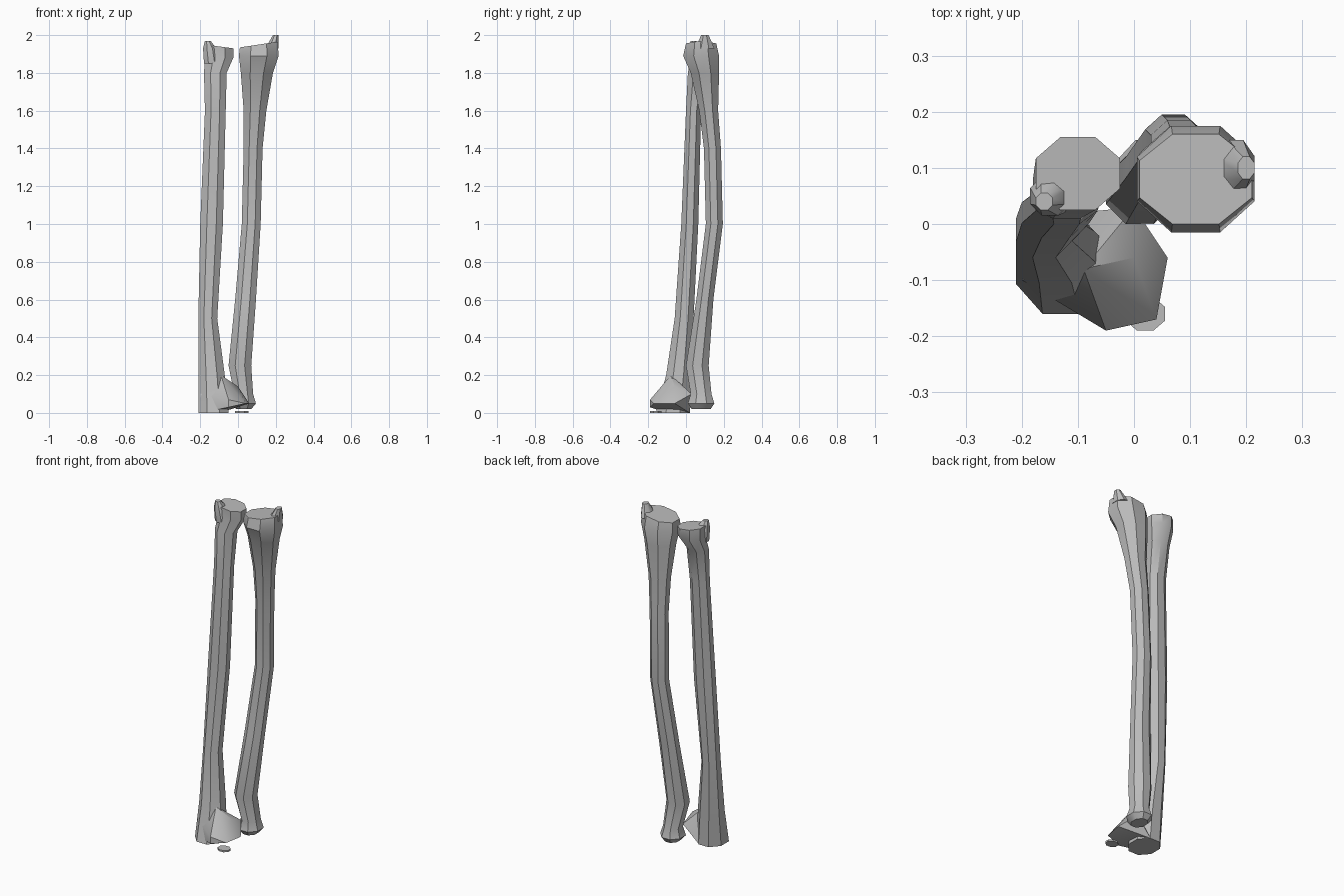
import bpy
import bmesh
import math

cube = bpy.data.objects.get("Cube")
if cube:
    bpy.data.objects.remove(cube, do_unlink=True)

# One plain material for every part
bone = bpy.data.materials.new("bone_grey")
bone.use_nodes = True
colour = (0.5, 0.5, 0.5, 1)
bone.diffuse_color = colour
bone.node_tree.nodes["Principled BSDF"].inputs["Base Color"].default_value = colour


def finish(bm, name):
    """Turn a bmesh into a named object that keeps its sharp edges."""
    bmesh.ops.recalc_face_normals(bm, faces=bm.faces)
    mesh = bpy.data.meshes.new(name)
    bm.to_mesh(mesh)
    bm.free()
    mesh.materials.append(bone)
    obj = bpy.data.objects.new(name, mesh)
    bpy.context.collection.objects.link(obj)
    bpy.ops.object.select_all(action="DESELECT")
    obj.select_set(True)
    bpy.context.view_layer.objects.active = obj
    bpy.ops.object.shade_smooth_by_angle(angle=math.radians(35))


def ring(z, x, y, wide, deep, tilt=0, sides=8):
    """Corners of a flat-sided oval, tilted upward towards +x."""
    half_step = math.pi / sides
    reach = 0.5 / math.cos(half_step)
    corners = []
    for i in range(sides):
        angle = half_step * (2 * i + 1)
        across = reach * math.cos(angle)
        along = reach * math.sin(angle)
        corners.append((x + wide * across, y + deep * along, z + tilt * across))
    return corners


def loft(name, rings):
    """Skin a stack of rings and close both ends."""
    bm = bmesh.new()
    loops = [[bm.verts.new(corner) for corner in corners] for corners in rings]
    for low, high in zip(loops, loops[1:]):
        for i in range(len(low)):
            bm.faces.new((low[i - 1], low[i], high[i], high[i - 1]))
    bm.faces.new(loops[0])
    bm.faces.new(loops[-1])
    finish(bm, name)


def hull(name, points):
    """Faceted lump wrapped around a few corner points."""
    bm = bmesh.new()
    for point in points:
        bm.verts.new(point)
    bmesh.ops.convex_hull(bm, input=bm.verts)
    finish(bm, name)


# Straight bone: broad at the foot, small head on top
loft("straight_bone", [
    ring(z=0, x=-0.13, y=-0.07, wide=0.16, deep=0.18),
    ring(z=0.2, x=-0.14, y=-0.04, wide=0.14, deep=0.13),
    ring(z=0.5, x=-0.16, y=-0.01, wide=0.1, deep=0.1),
    ring(z=1, x=-0.14, y=0.02, wide=0.12, deep=0.09),
    ring(z=1.6, x=-0.12, y=0.04, wide=0.11, deep=0.08),
    ring(z=1.8, x=-0.12, y=0.06, wide=0.12, deep=0.1),
    ring(z=1.88, x=-0.1, y=0.09, wide=0.15, deep=0.13),
    ring(z=1.94, x=-0.1, y=0.09, wide=0.15, deep=0.13, tilt=-0.02),
])
loft("straight_bone_point", [
    ring(z=1.85, x=-0.14, y=0.05, wide=0.08, deep=0.06),
    ring(z=1.93, x=-0.15, y=0.05, wide=0.07, deep=0.07),
    ring(z=1.97, x=-0.16, y=0.04, wide=0.03, deep=0.03),
])

# Wedge that juts forward and inward at the foot
hull("foot_process", [
    (-0.2, -0.1, 0),
    (-0.2, -0.1, 0.1),
    (-0.05, -0.19, 0.03),
    (-0.05, -0.19, 0.07),
    (0.04, -0.17, 0.05),
    (0.06, -0.06, 0.05),
    (0, 0.03, 0.1),
    (0, -0.06, 0.14),
    (-0.09, -0.08, 0.2),
    (-0.1, 0.02, 0),
])

# Curved bone: small round head below, broad sloping end on top
loft("curved_bone", [
    ring(z=0.02, x=0.03, y=0.08, wide=0.08, deep=0.1),
    ring(z=0.05, x=0.03, y=0.08, wide=0.13, deep=0.14),
    ring(z=0.1, x=0.03, y=0.08, wide=0.1, deep=0.11),
    ring(z=0.25, x=0.01, y=0.06, wide=0.12, deep=0.12),
    ring(z=0.6, x=0.04, y=0.1, wide=0.11, deep=0.09),
    ring(z=1, x=0.07, y=0.15, wide=0.1, deep=0.09),
    ring(z=1.4, x=0.08, y=0.14, wide=0.1, deep=0.09),
    ring(z=1.6, x=0.09, y=0.12, wide=0.12, deep=0.1),
    ring(z=1.8, x=0.1, y=0.1, wide=0.17, deep=0.15),
    ring(z=1.89, x=0.11, y=0.08, wide=0.21, deep=0.19),
    ring(z=1.95, x=0.11, y=0.08, wide=0.2, deep=0.16, tilt=0.03),
])
loft("curved_bone_point", [
    ring(z=1.93, x=0.18, y=0.1, wide=0.07, deep=0.1),
    ring(z=2, x=0.2, y=0.1, wide=0.03, deep=0.04),
])

# Loose thin chip in front of the foot
loft("loose_chip", [
    ring(z=height, x=0.02, y=-0.16, wide=0.07, deep=0.06) for height in (0, 0.01)
])
